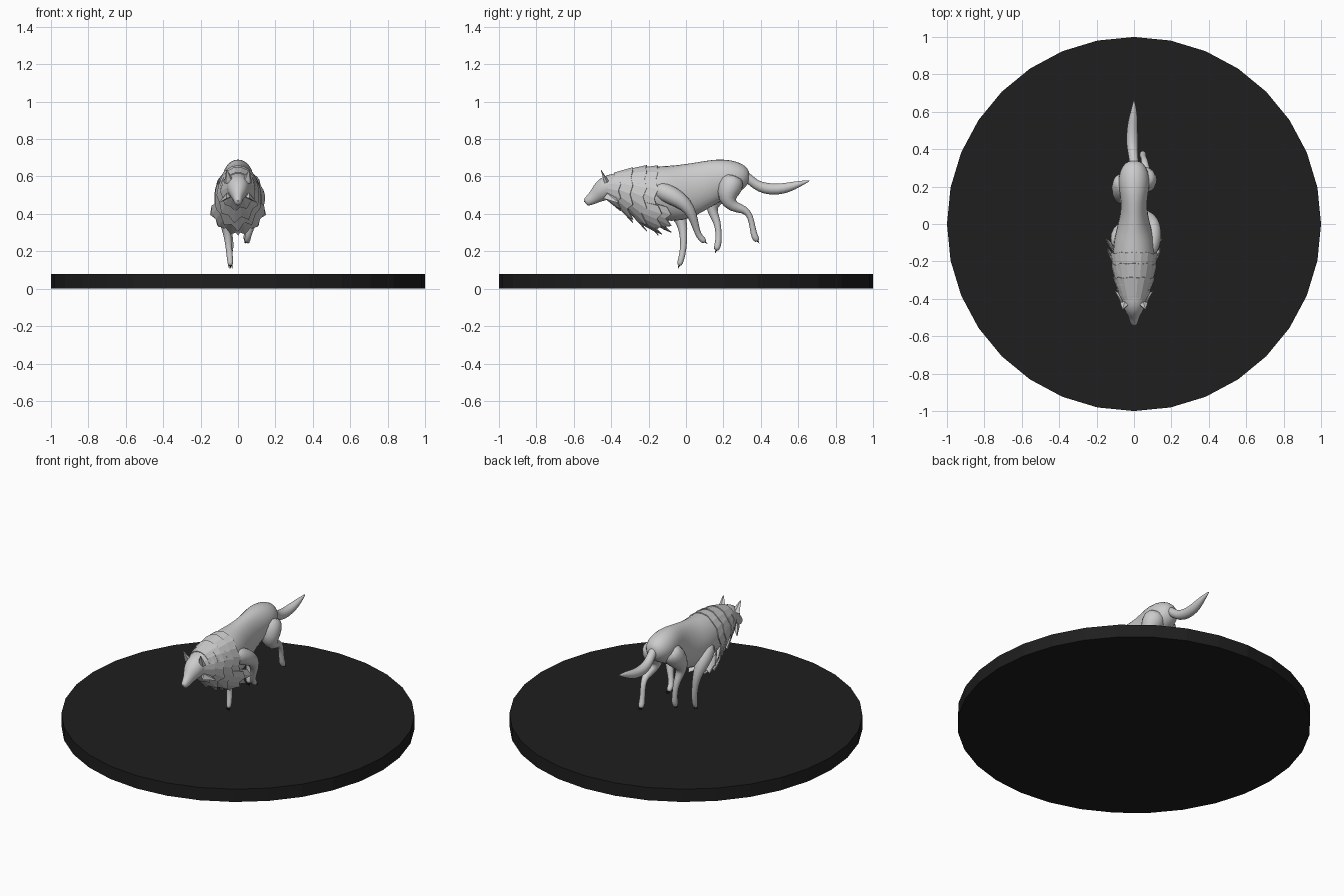
import bpy, bmesh, math, random
from mathutils import Vector

if "Cube" in bpy.data.objects:
    bpy.data.objects.remove(bpy.data.objects["Cube"])

random.seed(3)


def material(name, v):
    m = bpy.data.materials.new(name)
    m.diffuse_color = (v, v, v, 1)
    m.use_nodes = True
    m.node_tree.nodes["Principled BSDF"].inputs["Base Color"].default_value = m.diffuse_color
    return m


dark = material("dark", 0.013)


def make(name, bm, smooth=True, subdiv=0):
    bmesh.ops.recalc_face_normals(bm, faces=bm.faces)
    me = bpy.data.meshes.new(name)
    bm.to_mesh(me)
    bm.free()
    me.polygons.foreach_set("use_smooth", [smooth] * len(me.polygons))
    ob = bpy.data.objects.new(name, me)
    bpy.context.collection.objects.link(ob)
    if subdiv:
        mod = ob.modifiers.new("subdivide", 'SUBSURF')
        mod.levels = mod.render_levels = subdiv
    return ob


def tube(name, pts, sides=10, subdiv=1):
    """Loft ellipses (x, y, z, half width, half height) along a path."""
    bm = bmesh.new()
    P = [Vector(p[:3]) for p in pts]
    rings = []
    for i, p in enumerate(pts):
        t = (P[min(i + 1, len(P) - 1)] - P[max(i - 1, 0)]).normalized()
        u = Vector((1, 0, 0))
        u = (u - t * t.dot(u)).normalized()
        v = t.cross(u)
        w, h = p[3] * 1.03, p[-1] * 1.03
        rings.append([bm.verts.new(P[i] + u * w * math.cos(a) + v * h * math.sin(a))
                      for a in (2 * math.pi * k / sides for k in range(sides))])
    for a, b in zip(rings, rings[1:]):
        for k in range(sides):
            j = (k + 1) % sides
            bm.faces.new((a[k], a[j], b[j], b[k]))
    bm.faces.new(rings[0])
    bm.faces.new(rings[-1])
    return make(name, bm, True, subdiv)


def mane_ring(name, front, back, n, jag, a0=0, a1=360):
    """Flared collar of fur with pointed locks; loops are (y, z, half width, half height)."""
    bm = bmesh.new()
    closed = a1 - a0 == 360
    rows = []
    for i in range(2 * n + (0 if closed else 1)):
        a = math.radians(a0 + (a1 - a0) * i / (2 * n))
        c, s = math.cos(a), math.sin(a)
        f = 1 if i % 2 else 1 - jag * random.uniform(0.8, 1.2) * (0.55 - 0.45 * s)
        co = [fr + (bk - fr) * f for fr, bk in zip(front, back)]
        rows.append([bm.verts.new((q[2] * c, q[0], q[1] + q[3] * s)) for q in (front, co)])
    for a, b in zip(rows, rows[1:] + (rows[:1] if closed else [])):
        bm.faces.new((a[0], b[0], b[1], a[1]))
    ob = make(name, bm, False)
    mod = ob.modifiers.new("thickness", 'SOLIDIFY')
    mod.thickness = 0.005


def cone(name, base, tip, r, sides=6, flat=1.0, mat=None):
    base, tip = Vector(base), Vector(tip)
    bm = bmesh.new()
    bmesh.ops.create_cone(bm, cap_ends=True, segments=sides, radius1=r, radius2=r * 0.1,
                          depth=(tip - base).length)
    bmesh.ops.scale(bm, vec=(1, flat, 1), verts=bm.verts)
    q = Vector((0, 0, 1)).rotation_difference(tip - base)
    bmesh.ops.rotate(bm, matrix=q.to_matrix(), verts=bm.verts)
    bmesh.ops.translate(bm, vec=(base + tip) / 2, verts=bm.verts)
    ob = make(name, bm, False)
    if mat:
        ob.data.materials.append(mat)


# Round base
bm = bmesh.new()
bmesh.ops.create_cone(bm, cap_ends=True, segments=32, radius1=1, radius2=1, depth=0.08)
bmesh.ops.translate(bm, vec=(0, 0, 0.04), verts=bm.verts)
make("base_disc", bm, False).data.materials.append(dark)

# Torso
tube("body", [(0, 0.34, 0.595, .03, .03), (0, 0.31, 0.598, .065, .068), (0, 0.25, 0.598, .085, .092),
              (0, 0.18, 0.585, .08, .112), (0, 0.10, 0.56, .064, .122), (0, 0, 0.52, .085, .148),
              (0, -0.08, 0.505, .108, .153), (0, -0.18, 0.52, .115, .135),
              (0, -0.28, 0.535, .10, .11), (0, -0.37, 0.54, .075, .08)], 14)

# Head with tapering muzzle
tube("head", [(0, -0.33, 0.56, .06, .06), (0, -0.39, 0.552, .065, .066), (0, -0.435, 0.535, .06, .064),
              (0, -0.465, 0.51, .046, .05), (0, -0.49, 0.49, .03, .036),
              (0, -0.52, 0.47, .023, .028), (0, -0.54, 0.458, .015, .019)], 12)
cone("nose", (0, -0.532, 0.474), (0, -0.546, 0.466), 0.012)
for side in (-1, 1):
    cone("ear", (side * .048, -0.425, 0.57), (side * .06, -0.455, 0.635), 0.028, 5, 0.5)
    cone("cheek_tuft", (side * .05, -0.42, 0.50), (side * .10, -0.36, 0.46), 0.03, 4, 0.5)
    cone("eye", (side * .033, -0.462, 0.535), (side * .037, -0.474, 0.537), 0.008)

# Layered mane
mane_ring("mane_1", (-.43, .54, .055, .062), (-.35, .52, .095, .108), 9, .3)
mane_ring("mane_2", (-.385, .54, .075, .082), (-.285, .50, .115, .152), 9, .3)
mane_ring("mane_3", (-.33, .535, .095, .10), (-.21, .483, .125, .178), 10, .3)
mane_ring("mane_4", (-.26, .53, .108, .115), (-.15, .472, .13, .188), 10, .3)
mane_ring("chest_fur_1", (-.25, .47, .10, .12), (-.13, .44, .148, .155), 6, .3, 180, 360)
mane_ring("chest_fur_2", (-.18, .46, .09, .11), (-.08, .43, .155, .135), 6, .35, 180, 360)

# Tail
tube("tail", [(0, .29, .625, .025), (0, .335, .59, .026), (-.005, .37, .557, .026), (-.01, .42, .535, .032),
              (-.01, .49, .53, .031), (-.006, .55, .542, .027), (0, .61, .562, .016), (0, .665, .579, .002)])

# Legs in mid-stride: (x, y, z, radius) from shoulder or hip to paw
legs = {
    "front_leg_right": [(.07, -.17, .54, .04), (.09, -.11, .515, .055), (.105, -.03, .475, .046),
                        (.10, .02, .425, .032), (.08, .045, .36, .022), (.06, .06, .30, .016),
                        (.05, .08, .268, .018), (.05, .105, .248, .015)],
    "front_leg_left": [(-.07, -.13, .51, .05), (-.085, -.06, .43, .05), (-.07, -.02, .36, .03),
                       (-.055, -.012, .28, .02), (-.048, -.014, .21, .017),
                       (-.042, -.026, .155, .017), (-.04, -.038, .12, .014)],
    "hind_leg_right": [(.045, .26, .61, .06), (.06, .235, .54, .072), (.065, .215, .48, .052),
                       (.065, .25, .435, .032), (.06, .315, .425, .021), (.055, .345, .39, .017),
                       (.05, .357, .32, .015), (.048, .367, .275, .02), (.046, .385, .252, .015)],
    "hind_leg_left": [(-.045, .25, .60, .06), (-.06, .19, .53, .07), (-.065, .135, .46, .042),
                      (-.06, .14, .41, .027), (-.052, .168, .36, .02), (-.045, .176, .29, .015),
                      (-.042, .172, .235, .02), (-.04, .16, .202, .015)],
}
for name, pts in legs.items():
    tube(name, pts)
    # Dark claws
    end, prev = Vector(pts[-1][:3]), Vector(pts[-2][:3])
    d = (end - prev).normalized()
    for k in (-1, 0, 1):
        o = Vector((k * .008, 0, 0))
        cone(name + "_claw", end + o - d * .004, end + o + d * .012, .005, 5, 1, dark)
